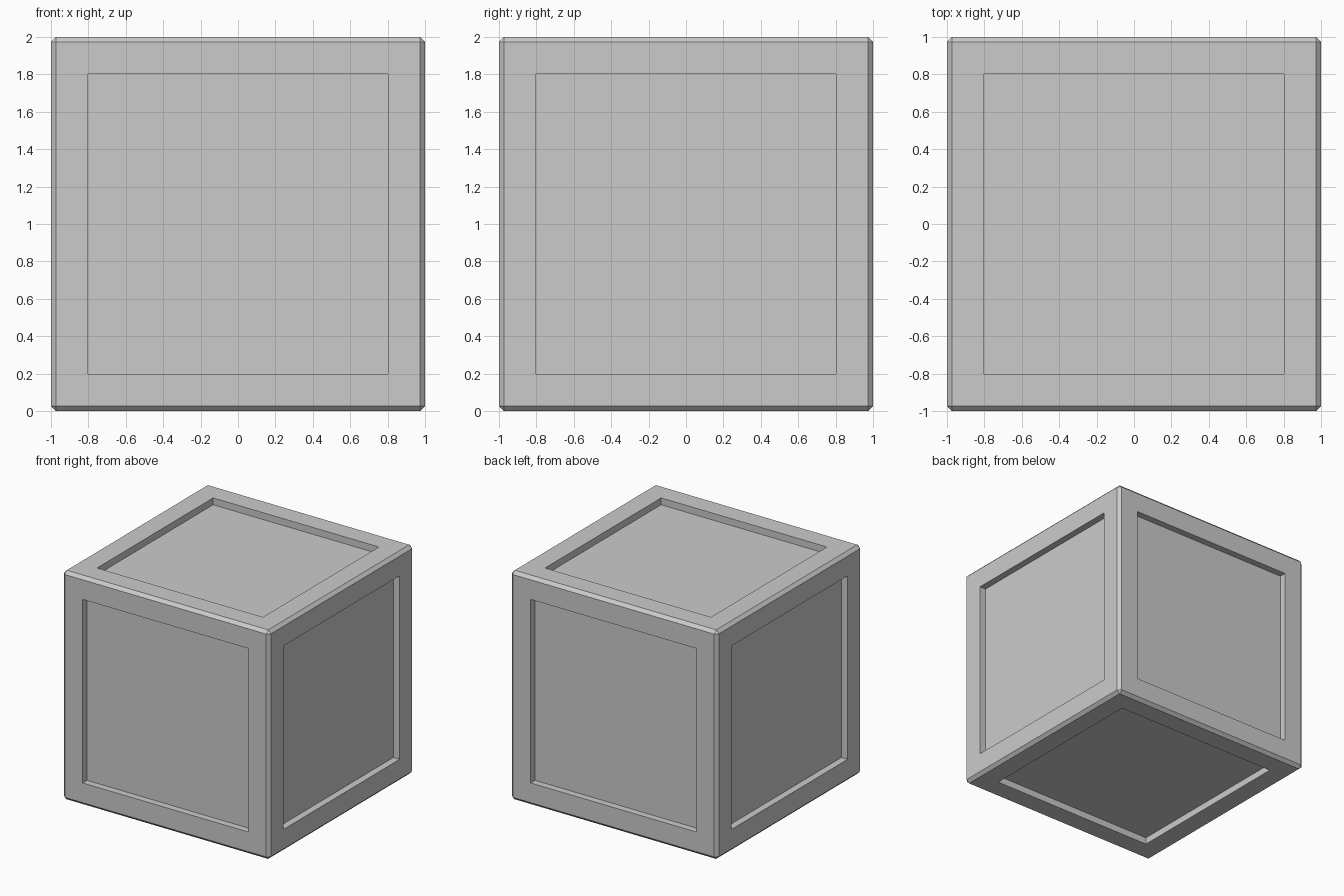
import bpy, bmesh

if "Cube" in bpy.data.objects:
    bpy.data.objects.remove(bpy.data.objects["Cube"])

BEVEL, PANEL, DEPTH = 0.027, 0.73, 0.06

bm = bmesh.new()

# Chamfered cube body
bmesh.ops.create_cube(bm, size=2)
bmesh.ops.bevel(bm, geom=bm.edges[:], offset=BEVEL, segments=1,
                affect='EDGES', profile=0.5)

# Square sunken panel on each of the six sides
bm.normal_update()
sides = [f for f in bm.faces if f.calc_area() > 1]
bmesh.ops.inset_individual(bm, faces=sides, thickness=1 - BEVEL - PANEL, depth=0)
panels = bmesh.ops.extrude_discrete_faces(bm, faces=sides)["faces"]
bm.normal_update()
for f in panels:
    bmesh.ops.translate(bm, verts=f.verts[:], vec=-f.normal * DEPTH)

# Rest the crate on the ground plane
bmesh.ops.translate(bm, verts=bm.verts[:], vec=(0, 0, 1))
bmesh.ops.recalc_face_normals(bm, faces=bm.faces[:])

mesh = bpy.data.meshes.new("panelled_crate")
bm.to_mesh(mesh)
bm.free()
bpy.context.collection.objects.link(bpy.data.objects.new("panelled_crate", mesh))
